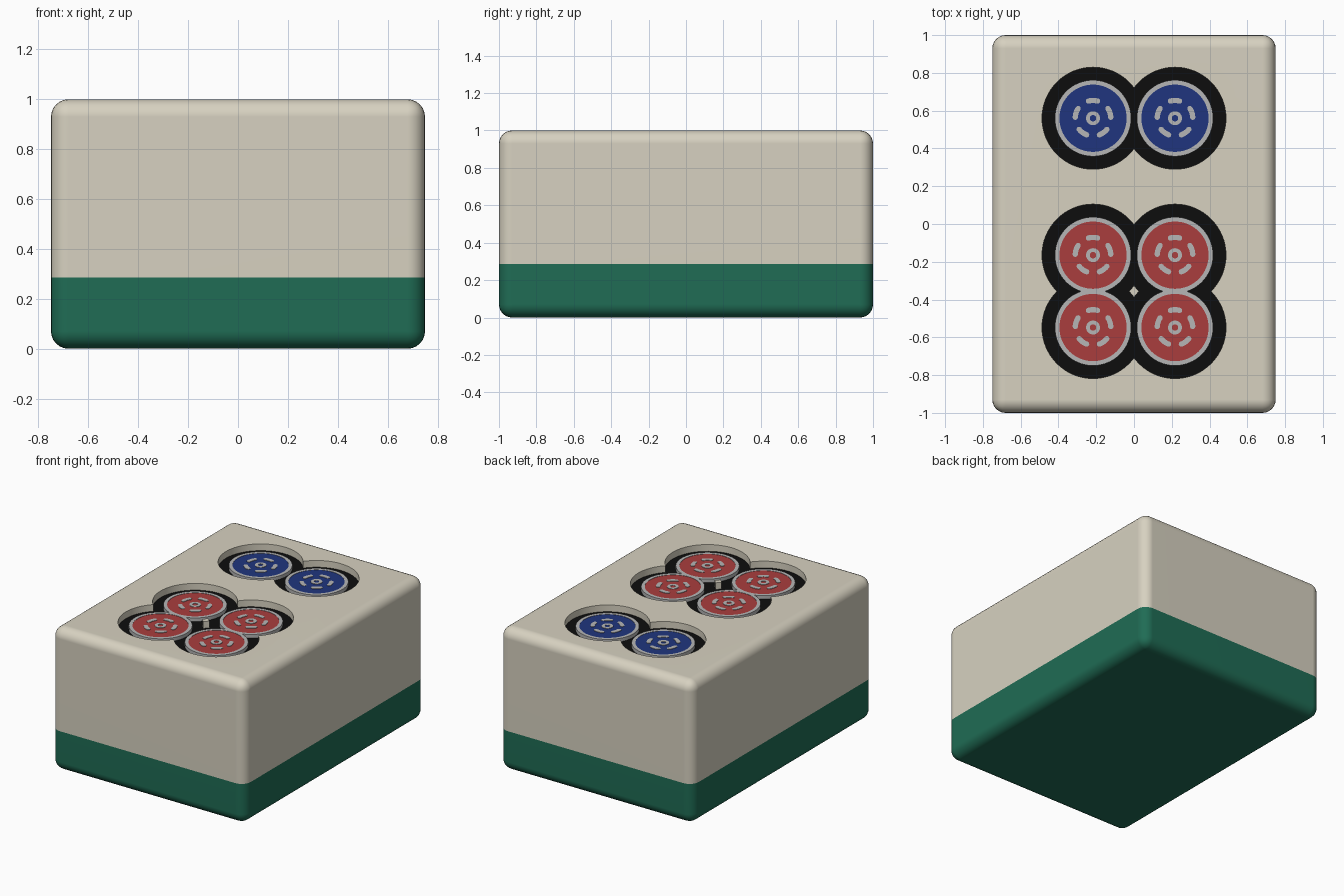
import bpy, bmesh
from math import pi, sin, cos, radians
from mathutils import Vector

if "Cube" in bpy.data.objects:
    bpy.data.objects.remove(bpy.data.objects["Cube"])

SPLIT, PIT_R, FLOOR = 0.285, 0.27, 0.953
PIPS = [(sx * 0.217, y, c) for y, c in ((0.56, "blue"), (-0.165, "red"), (-0.548, "red"))
        for sx in (-1, 1)]


def material(name, rgb):
    m = bpy.data.materials.new(name)
    m.diffuse_color = (*rgb, 1)
    m.use_nodes = True
    m.node_tree.nodes["Principled BSDF"].inputs["Base Color"].default_value = m.diffuse_color
    return m


MATS = {
    "ivory": material("ivory", (0.68, 0.64, 0.53)),
    "green": material("green", (0.014, 0.15, 0.09)),
    "black": material("black", (0.004, 0.004, 0.004)),
    "grey": material("grey", (0.47, 0.47, 0.47)),
    "blue": material("blue", (0.014, 0.036, 0.21)),
    "red": material("red", (0.40, 0.048, 0.048)),
}


def finish(name, bm, mat=None):
    bmesh.ops.recalc_face_normals(bm, faces=bm.faces)
    me = bpy.data.meshes.new(name)
    bm.to_mesh(me)
    bm.free()
    ob = bpy.data.objects.new(name, me)
    bpy.context.collection.objects.link(ob)
    if mat:
        me.materials.append(MATS[mat])
    return ob


def activate(ob):
    bpy.ops.object.select_all(action='DESELECT')
    ob.select_set(True)
    bpy.context.view_layer.objects.active = ob


def smooth(ob):
    activate(ob)
    bpy.ops.object.shade_smooth_by_angle(angle=radians(35))


def circle(r, n=64):
    return [(r * cos(2 * pi * i / n), r * sin(2 * pi * i / n)) for i in range(n)]


def prism(bm, pts, x, y, z0, z1):
    lo = [bm.verts.new((x + px, y + py, z0)) for px, py in pts]
    hi = [bm.verts.new((x + px, y + py, z1)) for px, py in pts]
    bm.faces.new(lo[::-1])
    bm.faces.new(hi)
    for i in range(len(pts)):
        j = (i + 1) % len(pts)
        bm.faces.new((lo[i], lo[j], hi[j], hi[i]))


def ring(bm, r0, r1, x, y, z0, z1, n=64):
    loops = [[bm.verts.new((x + px, y + py, z)) for px, py in circle(r, n)]
             for r, z in ((r0, z0), (r1, z0), (r1, z1), (r0, z1))]
    for k in range(4):
        a, b = loops[k], loops[(k + 1) % 4]
        for i in range(n):
            j = (i + 1) % n
            bm.faces.new((a[i], a[j], b[j], b[i]))


def dash(mid, r=0.094, w=0.014, half=radians(15), n=8):
    # curved stroke with round ends
    a0, a1 = mid - half, mid + half
    pts = []
    for i in range(n + 1):
        a = a0 + (a1 - a0) * i / n
        pts.append(((r + w) * cos(a), (r + w) * sin(a)))
    for i in range(1, n):
        t = a1 + pi * i / n
        pts.append((r * cos(a1) + w * cos(t), r * sin(a1) + w * sin(t)))
    for i in range(n + 1):
        a = a1 + (a0 - a1) * i / n
        pts.append(((r - w) * cos(a), (r - w) * sin(a)))
    for i in range(1, n):
        t = a0 + pi + pi * i / n
        pts.append((r * cos(a0) + w * cos(t), r * sin(a0) + w * sin(t)))
    return pts


def tile_half(name, mat, upper):
    # rounded block cut at the colour line
    bm = bmesh.new()
    bmesh.ops.create_cube(bm, size=1)
    for v in bm.verts:
        v.co = Vector((v.co.x * 1.5, v.co.y * 2, v.co.z + 0.5))
    bmesh.ops.bevel(bm, geom=bm.edges[:], offset=0.07, segments=6, profile=0.5, affect='EDGES')
    cut = bmesh.ops.bisect_plane(bm, geom=bm.verts[:] + bm.edges[:] + bm.faces[:],
                                 plane_co=(0, 0, SPLIT), plane_no=(0, 0, 1),
                                 clear_inner=upper, clear_outer=not upper)
    rim = [e for e in cut["geom_cut"] if isinstance(e, bmesh.types.BMEdge)]
    bmesh.ops.contextual_create(bm, geom=rim)
    return finish(name, bm, mat)


# Two-tone block
body = tile_half("ivory_body", "ivory", True)
base = tile_half("green_base", "green", False)

# Round pits sunk in the top
for i, (x, y, c) in enumerate(PIPS):
    bm = bmesh.new()
    prism(bm, circle(PIT_R), x, y, FLOOR - 0.005, 1.1)
    cutter = finish(f"pit_cutter_{i}", bm)
    mod = body.modifiers.new("pit", 'BOOLEAN')
    mod.operation, mod.solver, mod.object = 'DIFFERENCE', 'EXACT', cutter
    activate(body)
    bpy.ops.object.modifier_apply(modifier=mod.name)
    bpy.data.objects.remove(cutter)

for ob in (body, base):
    smooth(ob)
    wn = ob.modifiers.new("weighted_normals", 'WEIGHTED_NORMAL')
    wn.keep_sharp = True

# Dots: black floor, coloured disc, grey rim and marks
for i, (x, y, c) in enumerate(PIPS):
    bm = bmesh.new()
    prism(bm, circle(PIT_R), x, y, FLOOR - 0.005, FLOOR)
    smooth(finish(f"pit_floor_{i}", bm, "black"))

    bm = bmesh.new()
    prism(bm, circle(0.178), x, y, FLOOR, 0.976)
    smooth(finish(f"{c}_disc_{i}", bm, c))

    bm = bmesh.new()
    ring(bm, 0.178, 0.202, x, y, FLOOR, 0.978)
    ring(bm, 0.017, 0.037, x, y, 0.975, 0.979, 32)
    for k in range(5):
        prism(bm, dash(pi / 2 + k * 2 * pi / 5), x, y, 0.975, 0.979)
    smooth(finish(f"grey_marks_{i}", bm, "grey"))
